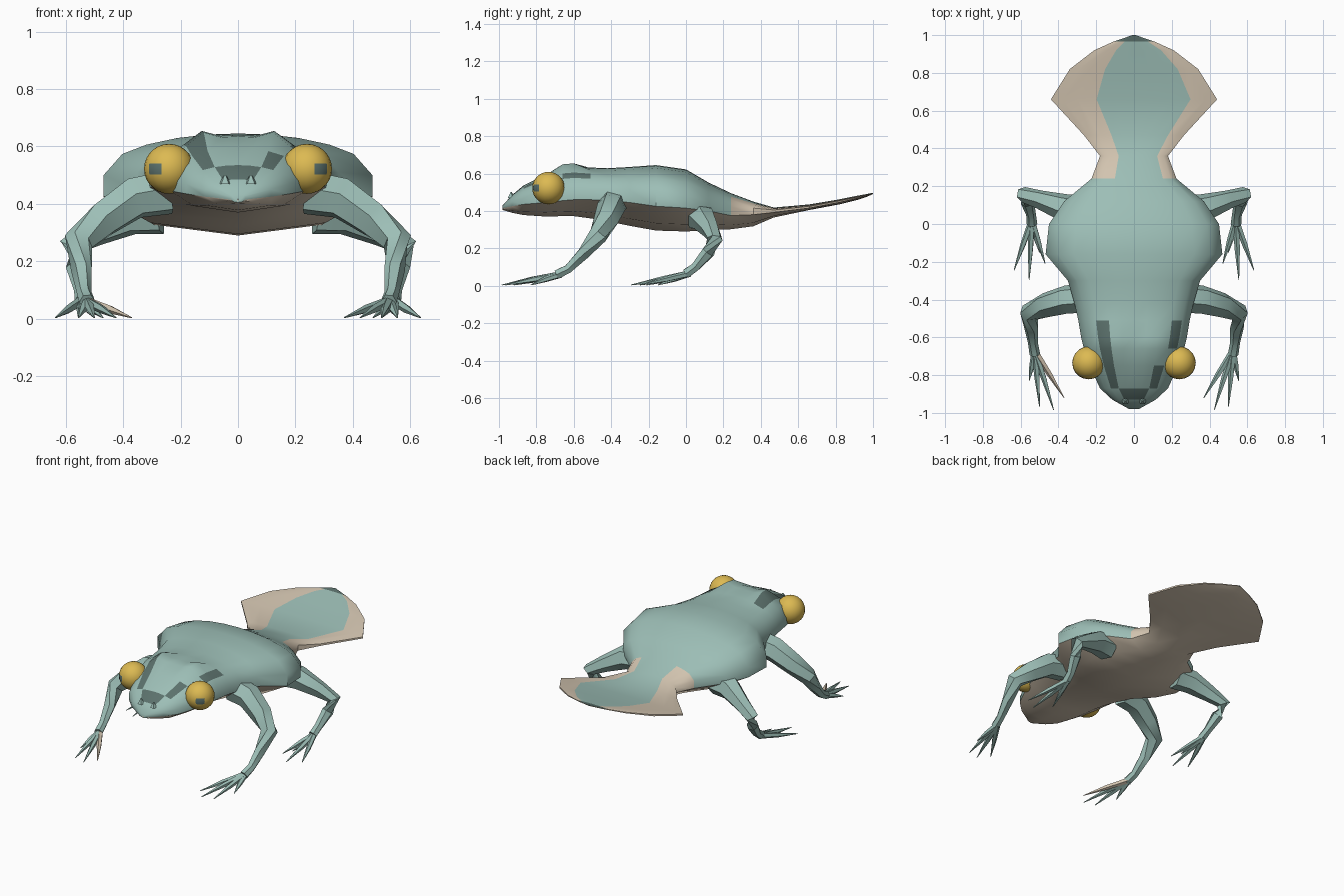
import bpy, bmesh, math
from mathutils import Vector

if "Cube" in bpy.data.objects:
    bpy.data.objects.remove(bpy.data.objects["Cube"])


def material(name, rgb):
    m = bpy.data.materials.new(name)
    m.diffuse_color = (*rgb, 1)
    m.use_nodes = True
    m.node_tree.nodes["Principled BSDF"].inputs["Base Color"].default_value = m.diffuse_color
    return m


TEAL, CREAM, DARK, GOLD = range(4)
MATS = [material("teal skin", (.335, .515, .468)), material("cream belly", (.65, .555, .435)),
        material("dark marking", (.105, .165, .15)), material("gold eye", (.72, .49, .085))]


def finish(bm, name, angle=45):
    bmesh.ops.recalc_face_normals(bm, faces=bm.faces)
    me = bpy.data.meshes.new(name)
    bm.to_mesh(me)
    bm.free()
    for m in MATS:
        me.materials.append(m)
    ob = bpy.data.objects.new(name, me)
    bpy.context.collection.objects.link(ob)
    bpy.ops.object.select_all(action='DESELECT')
    ob.select_set(True)
    bpy.context.view_layer.objects.active = ob
    bpy.ops.object.shade_smooth_by_angle(angle=math.radians(angle))
    return ob


def loft(bm, rings, rule):
    """Skin closed rings of points; rule(ring, side) gives the colour."""
    vs = [[bm.verts.new(p) for p in r] for r in rings]
    n = len(vs[0])
    for i in range(len(vs) - 1):
        for k in range(n):
            f = bm.faces.new((vs[i][k], vs[i][(k + 1) % n], vs[i + 1][(k + 1) % n], vs[i + 1][k]))
            f.material_index = rule(i, k)
    for r, i in ((vs[0], 0), (vs[-1], len(vs) - 2)):
        bm.faces.new(r).material_index = rule(i, 0)


# Body, head and leaf tail: y, half width, top z, shoulder z, belly edge z, belly z
SECTIONS = [
    (-.98, .025, .43, .425, .415, .405),
    (-.93, .115, .485, .45, .425, .39),
    (-.87, .18, .535, .47, .435, .378),
    (-.75, .235, .595, .49, .445, .37),
    (-.66, .265, .635, .505, .455, .372),
    (-.60, .28, .64, .51, .46, .372),
    (-.51, .295, .632, .51, .46, .36),
    (-.42, .315, .628, .51, .455, .345),
    (-.30, .35, .635, .51, .445, .32),
    (-.16, .468, .645, .50, .425, .295),
    (0, .45, .622, .485, .415, .29),
    (.12, .37, .552, .45, .40, .297),
    (.24, .225, .495, .425, .375, .302),
    (.36, .18, .45, .415, .38, .318),
    (.47, .265, .418, .405, .392, .365),
    (.66, .44, .435, .425, .415, .405),
    (.82, .34, .462, .455, .445, .435),
    (.92, .21, .482, .475, .468, .46),
    (.965, .11, .49, .485, .48, .475),
    (1.0, .008, .497, .495, .492, .49)]
COLS = [-1, -.86, -.68, -.45, -.22, 0, .22, .45, .68, .86, 1]


def body_ring(y, w, top, sh, edge, low):
    pts = []
    for f in COLS:
        brow = .028 if -.67 < y < -.59 and abs(f) == .45 else 0
        pts.append((f * w, y, sh + (top - sh) * math.sqrt(1 - f * f) + brow))
    mid = low + .3 * (edge - low)
    return pts + [(w, y, edge), (.65 * w, y, mid), (0, y, low), (-.65 * w, y, mid), (-w, y, edge)]


def body_colour(i, k):
    y = (SECTIONS[i][0] + SECTIONS[i + 1][0]) / 2
    if 11 <= k <= 14:
        return CREAM
    if y > .24:                                   # tail centre patch and tip
        if y > .965 and k < 10:
            return DARK
        return TEAL if 3 <= k <= 7 else CREAM
    left = k == 2 and -.87 < y < -.51             # head stripes
    right = (k == 8 and -.66 < y < -.51) or (k == 7 and -.87 < y < -.75)
    snout = k in (3, 4, 5, 6) and -.93 < y < -.87
    return DARK if left or right or snout else TEAL


bm = bmesh.new()
loft(bm, [body_ring(*s) for s in SECTIONS], body_colour)
finish(bm, "body")

# Nostril bumps and lower lip
for s, side in ((-1, "left"), (1, "right")):
    bm = bmesh.new()
    bmesh.ops.create_cone(bm, cap_ends=True, segments=5, radius1=.022, radius2=.004, depth=.03)
    bmesh.ops.translate(bm, verts=bm.verts, vec=(s * .045, -.935, .485))
    finish(bm, side + "_nostril")
bm = bmesh.new()
bmesh.ops.create_uvsphere(bm, u_segments=8, v_segments=5, radius=1)
bmesh.ops.scale(bm, verts=bm.verts, vec=(.05, .03, .013))
bmesh.ops.translate(bm, verts=bm.verts, vec=(0, -.952, .412))
for f in bm.faces:
    f.material_index = CREAM
finish(bm, "lower_lip")

# Eyes with dark diamond pupils
for s, side in ((-1, "left"), (1, "right")):
    bm = bmesh.new()
    bmesh.ops.create_uvsphere(bm, u_segments=20, v_segments=14, radius=.087)
    look = Vector((s * .6, -.8, 0)).normalized()
    across = Vector((0, 0, 1)).cross(look)
    for f in bm.faces:
        d = f.calc_center_median().normalized()
        pupil = d.dot(look) > 0 and abs(d.dot(across)) / .3 + abs(d.z) / .55 < 1
        f.material_index = DARK if pupil else GOLD
    bmesh.ops.translate(bm, verts=bm.verts, vec=(s * .24, -.735, .522))
    finish(bm, side + "_eye", 60)


def limb(bm, path, s, sides=6, colour=TEAL):
    """Tapered tube through (x, y, z, radius) points, mirrored by s."""
    pts = [Vector((s * p[0], p[1], p[2])) for p in path]
    rings = []
    for i, p in enumerate(pts):
        t = (pts[min(i + 1, len(pts) - 1)] - pts[max(i - 1, 0)]).normalized()
        a = t.cross(Vector((.1 * s, .2, 1))).normalized()
        b = t.cross(a)
        rings.append([p + path[i][3] * (a * math.cos(q) + b * math.sin(q))
                      for q in (2 * math.pi * k / sides for k in range(sides))])
    loft(bm, rings, lambda i, k: colour)


LEGS = {
    "front": ([(.24, -.39, .44, .08), (.36, -.40, .42, .076), (.47, -.43, .345, .066),
               (.555, -.47, .27, .052), (.545, -.55, .17, .036), (.535, -.63, .09, .026),
               (.525, -.69, .06, .028)],
              [(.37, -.92), (.425, -.985), (.50, -.965), (.555, -.83)]),
    "hind": ([(.27, .07, .37, .08), (.38, .09, .36, .072), (.50, .13, .30, .05),
              (.585, .155, .25, .042), (.565, .12, .18, .036), (.545, .05, .10, .026),
              (.54, 0, .065, .028)],
             [(.47, -.21), (.50, -.15), (.555, -.295), (.635, -.245)])}

# Legs with splayed, pointed toes
for s, side in ((-1, "left"), (1, "right")):
    for pair, (path, tips) in LEGS.items():
        bm = bmesh.new()
        limb(bm, path, s)
        finish(bm, f"{side}_{pair}_leg")
        bm = bmesh.new()
        x, y, z, _ = path[-1]
        for n, (tx, ty) in enumerate(tips):
            pale = s < 0 and pair == "front" and n == 0
            mx, my = x + (tx - x) * .5, y + (ty - y) * .45
            limb(bm, [(x, y + .02, z, .018), (mx, my, .034, .015), (tx, ty, .004, .002)],
                 s, 5, CREAM if pale else TEAL)
        finish(bm, f"{side}_{pair}_toes")
